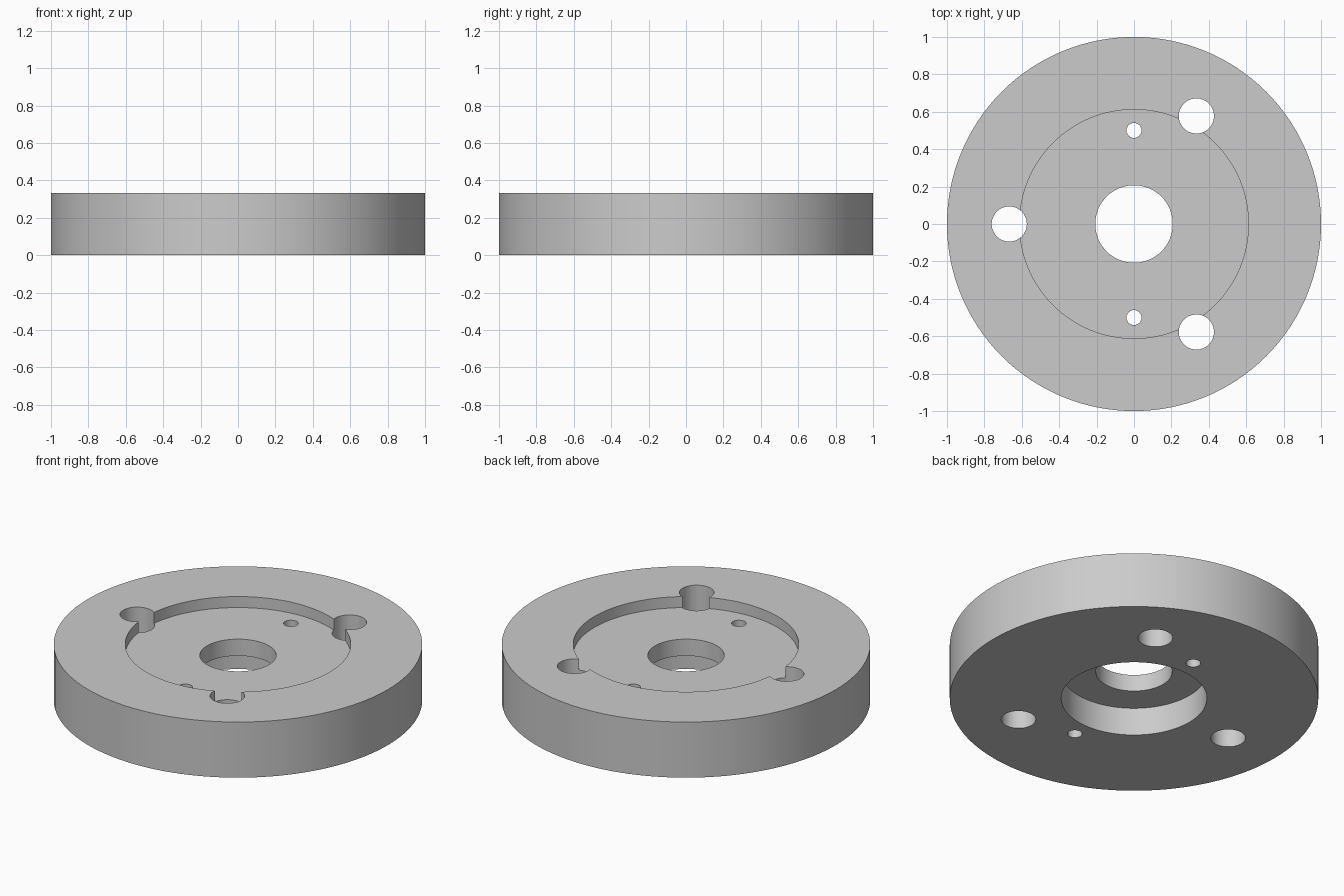
import bpy
import bmesh
from math import cos, sin, pi, radians
from mathutils import Matrix, Vector

cube = bpy.data.objects.get("Cube")
if cube:
    bpy.data.objects.remove(cube, do_unlink=True)

HEIGHT = 0.333
SEGMENTS = 128

# Plain grey metal
grey = bpy.data.materials.new("grey metal")
grey.use_nodes = True
colour = (0.6, 0.6, 0.6, 1)
grey.diffuse_color = colour
grey.node_tree.nodes["Principled BSDF"].inputs["Base Color"].default_value = colour


def make_object(name, bm):
    bmesh.ops.recalc_face_normals(bm, faces=bm.faces)
    mesh = bpy.data.meshes.new(name)
    bm.to_mesh(mesh)
    bm.free()
    mesh.materials.append(grey)
    obj = bpy.data.objects.new(name, mesh)
    bpy.context.collection.objects.link(obj)
    return obj


# Flange body: closed section (radius, height) with centre bore,
# shallow recess on top and deep counterbore underneath
section = [(0.207, 0.167), (0.395, 0.167), (0.395, 0), (1, 0),
           (1, HEIGHT), (0.612, HEIGHT), (0.612, 0.267), (0.207, 0.267)]
bm = bmesh.new()
rings = []
for i in range(SEGMENTS):
    a = 2 * pi * i / SEGMENTS
    rings.append([bm.verts.new((r * cos(a), r * sin(a), z)) for r, z in section])
for i, ring in enumerate(rings):
    following = rings[(i + 1) % SEGMENTS]
    for j in range(len(section)):
        k = (j + 1) % len(section)
        bm.faces.new((ring[j], following[j], following[k], ring[k]))
flange = make_object("flange_body", bm)

# Through holes: three bolt holes and two small pin holes
holes = [(0.667, angle, 0.094) for angle in (60, 180, 300)]
holes += [(0.5, angle, 0.04) for angle in (90, 270)]
bm = bmesh.new()
for distance, angle, radius in holes:
    a = radians(angle)
    centre = Vector((distance * cos(a), distance * sin(a), HEIGHT / 2))
    bmesh.ops.create_cone(bm, cap_ends=True, segments=48, radius1=radius,
                          radius2=radius, depth=1,
                          matrix=Matrix.Translation(centre))
cutter = make_object("hole_cutter", bm)
cutter.hide_render = True

# Drill the holes, then discard the cutter
drill = flange.modifiers.new("holes", "BOOLEAN")
drill.operation = "DIFFERENCE"
drill.solver = "EXACT"
drill.object = cutter
bpy.ops.object.select_all(action="DESELECT")
flange.select_set(True)
bpy.context.view_layer.objects.active = flange
bpy.ops.object.modifier_apply(modifier=drill.name)
bpy.data.objects.remove(cutter, do_unlink=True)

# Smooth round walls, crisp rims
bpy.ops.object.shade_smooth_by_angle(angle=radians(30))
